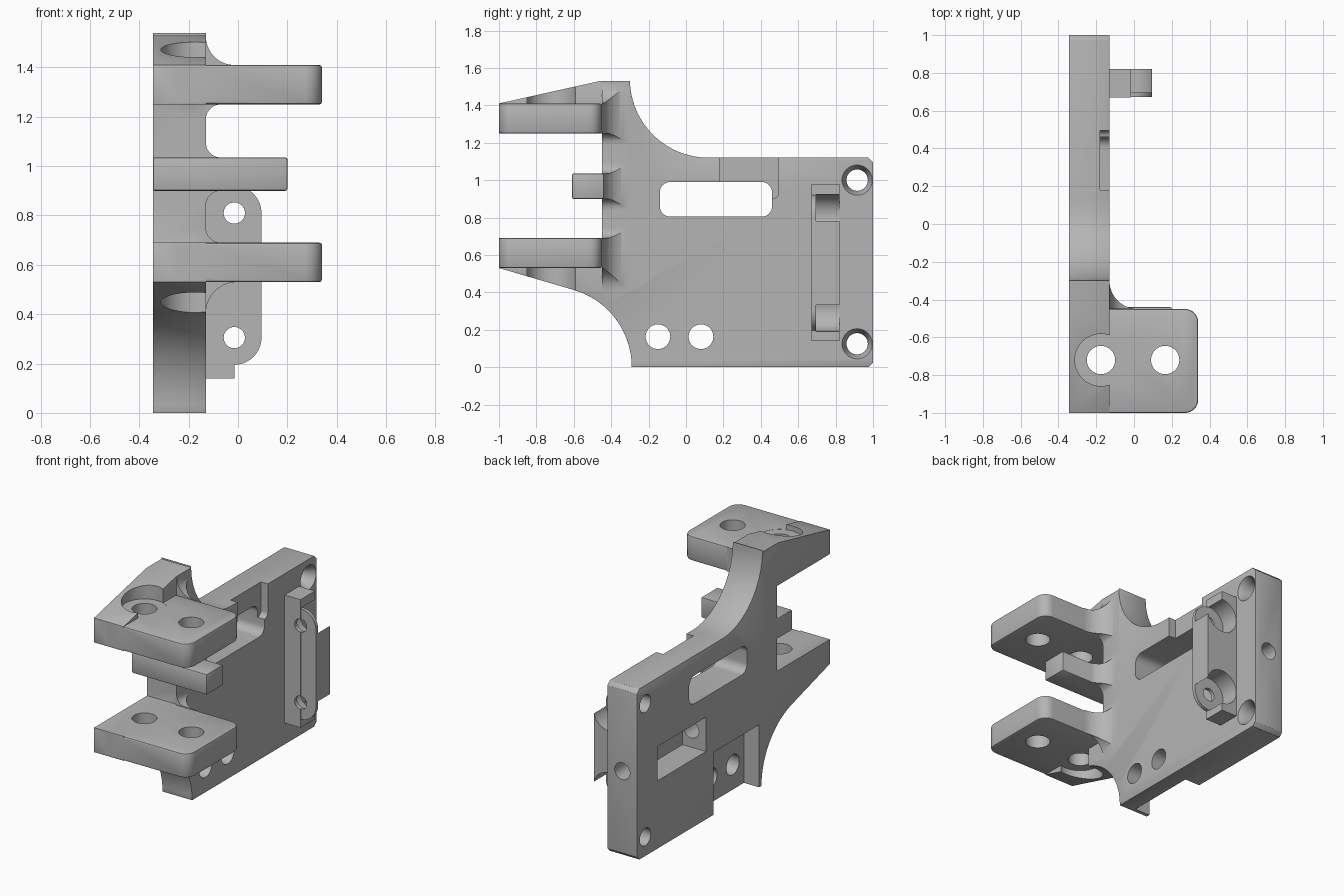
import bpy, bmesh, math
from mathutils import Vector

if "Cube" in bpy.data.objects:
    bpy.data.objects.remove(bpy.data.objects["Cube"])

grey = bpy.data.materials.new("light_grey")
grey.use_nodes = True
COLOUR = (0.46, 0.46, 0.46, 1)
grey.diffuse_color = COLOUR
grey.node_tree.nodes["Principled BSDF"].inputs["Base Color"].default_value = COLOUR

XL, XR = -0.345, -0.13          # side faces of the main plate


def place(axis, u, v, w):
    """Point from two in-plane coordinates and a position along the axis."""
    return {"x": (w, u, v), "y": (u, w, v), "z": (u, v, w)}[axis]


def arc(cu, cv, r, start, end, n=14):
    angles = [math.radians(start + (end - start) * i / n) for i in range(n + 1)]
    return [(cu + r * math.cos(a), cv + r * math.sin(a)) for a in angles]


def rounded(u0, u1, v0, v1, r):
    return (arc(u1 - r, v1 - r, r, 0, 90, 8) + arc(u0 + r, v1 - r, r, 90, 180, 8)
            + arc(u0 + r, v0 + r, r, 180, 270, 8) + arc(u1 - r, v0 + r, r, 270, 360, 8))


def apply(obj, kind, **settings):
    mod = obj.modifiers.new(kind, kind)
    for key, value in settings.items():
        setattr(mod, key, value)
    bpy.context.view_layer.objects.active = obj
    bpy.ops.object.modifier_apply(modifier=mod.name)


def prism(name, points, axis, a, b, bevel=0, scale=1):
    """Extrude a profile along an axis; scale widens the far end about its middle."""
    bm = bmesh.new()
    mid_u = sum(p[0] for p in points) / len(points)
    mid_v = sum(p[1] for p in points) / len(points)
    near = [bm.verts.new(place(axis, u, v, a)) for u, v in points]
    far = [bm.verts.new(place(axis, mid_u + (u - mid_u) * scale,
                              mid_v + (v - mid_v) * scale, b)) for u, v in points]
    bm.faces.new(near)
    bm.faces.new(far[::-1])
    for i in range(len(points)):
        j = (i + 1) % len(points)
        bm.faces.new((near[i], far[i], far[j], near[j]))
    bmesh.ops.recalc_face_normals(bm, faces=bm.faces)
    mesh = bpy.data.meshes.new(name)
    bm.to_mesh(mesh)
    bm.free()
    mesh.materials.append(grey)
    obj = bpy.data.objects.new(name, mesh)
    bpy.context.collection.objects.link(obj)
    if bevel:
        apply(obj, "BEVEL", width=bevel, segments=2, limit_method="ANGLE",
              angle_limit=math.radians(35))
    return obj


def box(name, x0, x1, y0, y1, z0, z1, bevel=0):
    return prism(name, [(x0, y0), (x1, y0), (x1, y1), (x0, y1)], "z", z0, z1, bevel)


def rod(axis, u, v, r, a, b, scale=1):
    return prism("cutter", arc(u, v, r, 0, 360, 40)[:-1], axis, a, b, 0, scale)


def combine(target, tool, operation):
    apply(target, "BOOLEAN", object=tool, operation=operation, solver="EXACT")
    bpy.data.objects.remove(tool)


# Main plate with its two curved necks and sloping ribs
outline = [(1, 0.025), (1, 1.095), (0.975, 1.12)]
outline += arc(0.12, 1.54, 0.42, 270, 180, 18)
outline += [(-0.3, 1.53), (-0.46, 1.53), (-1, 1.41), (-1, 1.25), (-0.45, 1.25),
            (-0.45, 0.69), (-1, 0.69), (-1, 0.53)]
outline += arc(-0.72, 0, 0.43, 74, 0, 18) + [(0.975, 0)]
body = prism("bracket_body", outline, "x", XL, XR, 0.01)


def flare(z0, z1, below, above):
    """Blend between a shelf and the plate: plan fillet trimmed by side fillets."""
    side = [(-0.2, z0 - below)] + arc(XR + below, z0 - below, below, 180, 90)
    side += [(0.03, z0), (0.03, z1)]
    side += arc(XR + above, z1 + above, above, 270, 180) + [(-0.2, z1 + above)]
    blend = prism("flare", side, "y", -0.5, -0.28)
    plan = [(-0.19, -0.45)] + arc(0.02, -0.3, 0.15, 270, 180) + [(-0.19, -0.3)]
    combine(blend, prism("plan", plan, "z", z0 - 0.3, z1 + 0.3), "INTERSECT")
    return blend


# Upper and lower shelves
for z0, z1, below, above in ((1.25, 1.41, 0.06, 0.115), (0.53, 0.69, 0.125, 0.06)):
    plan = [(-0.25, -1)] + arc(0.27, -0.93, 0.07, -90, 0, 8)
    plan += arc(0.27, -0.52, 0.07, 0, 90, 8) + [(-0.25, -0.45)]
    combine(body, prism("shelf", plan, "z", z0, z1, 0.01), "UNION")
    combine(body, flare(z0, z1, below, above), "UNION")

# Short middle shelf
combine(body, box("middle_shelf", XL, 0.2, -0.61, -0.44, 0.9, 1.035, 0.008), "UNION")
combine(body, flare(0.9, 1.035, 0.06, 0.06), "UNION")

# Shelf holes and the counterbores in the ribs
SHELF_Y = -0.72
for x in (-0.175, 0.165):
    combine(body, rod("z", x, SHELF_Y, 0.075, 0.3, 1.7), "DIFFERENCE")
for a, b in ((1.409, 1.7), (0.3, 0.531)):
    combine(body, rod("z", -0.175, SHELF_Y, 0.138, a, b), "DIFFERENCE")

# Long slot and the shallow notch above it
combine(body, prism("slot", rounded(-0.14, 0.46, 0.805, 0.99, 0.055), "x", -0.5, 0), "DIFFERENCE")
combine(body, prism("notch", rounded(0.18, 0.495, 0.9, 1.3, 0.035), "x", -0.18, 0), "DIFFERENCE")

# Recess on the outer side, open at the bottom, and its two holes
combine(body, box("recess", -0.5, XL + 0.11, -0.265, 0.21, -0.1, 0.41), "DIFFERENCE")
for y in (-0.15, 0.08):
    combine(body, rod("x", y, 0.163, 0.066, -0.5, 0), "DIFFERENCE")

# Countersunk corner holes
for z in (0.125, 1.0):
    combine(body, rod("x", 0.915, z, 0.057, -0.5, 0), "DIFFERENCE")
    combine(body, rod("x", 0.915, z, 0.057, XR - 0.05, XR + 0.01, 1.5), "DIFFERENCE")

# Pocket on the outer side and the hole that runs into it from the back
combine(body, box("pocket", -0.5, XL + 0.17, 0.285, 0.79, 0.445, 0.67), "DIFFERENCE")
combine(body, rod("y", -0.2375, 0.56, 0.055, 0.15, 1.1), "DIFFERENCE")

# Upright lug bar with rounded outer corners and a narrow foot at each end
LOW, HIGH, LUG_X, LUG_R = 0.305, 0.81, -0.015, 0.11
profile = [(XR - 0.02, LOW - LUG_R)] + arc(LUG_X, LOW, LUG_R, 270, 360)
profile += arc(LUG_X, HIGH, LUG_R, 0, 90) + [(XR - 0.02, HIGH + LUG_R)]
lug = prism("lug_bar", profile, "y", 0.672, 0.82)
combine(lug, box("lug_foot", XR - 0.02, LUG_X, 0.67, 0.82, 0.14, 0.98), "UNION")
for z in (LOW, HIGH):
    combine(lug, rod("y", LUG_X, z, 0.043, 0.5, 1), "DIFFERENCE")
    combine(lug, rod("y", LUG_X, z, 0.114, 0.695, 1), "DIFFERENCE")

# Smooth the curves and keep the edges crisp
for obj in (body, lug):
    bpy.ops.object.select_all(action="DESELECT")
    obj.select_set(True)
    bpy.context.view_layer.objects.active = obj
    bpy.ops.object.shade_smooth_by_angle(angle=math.radians(30))
